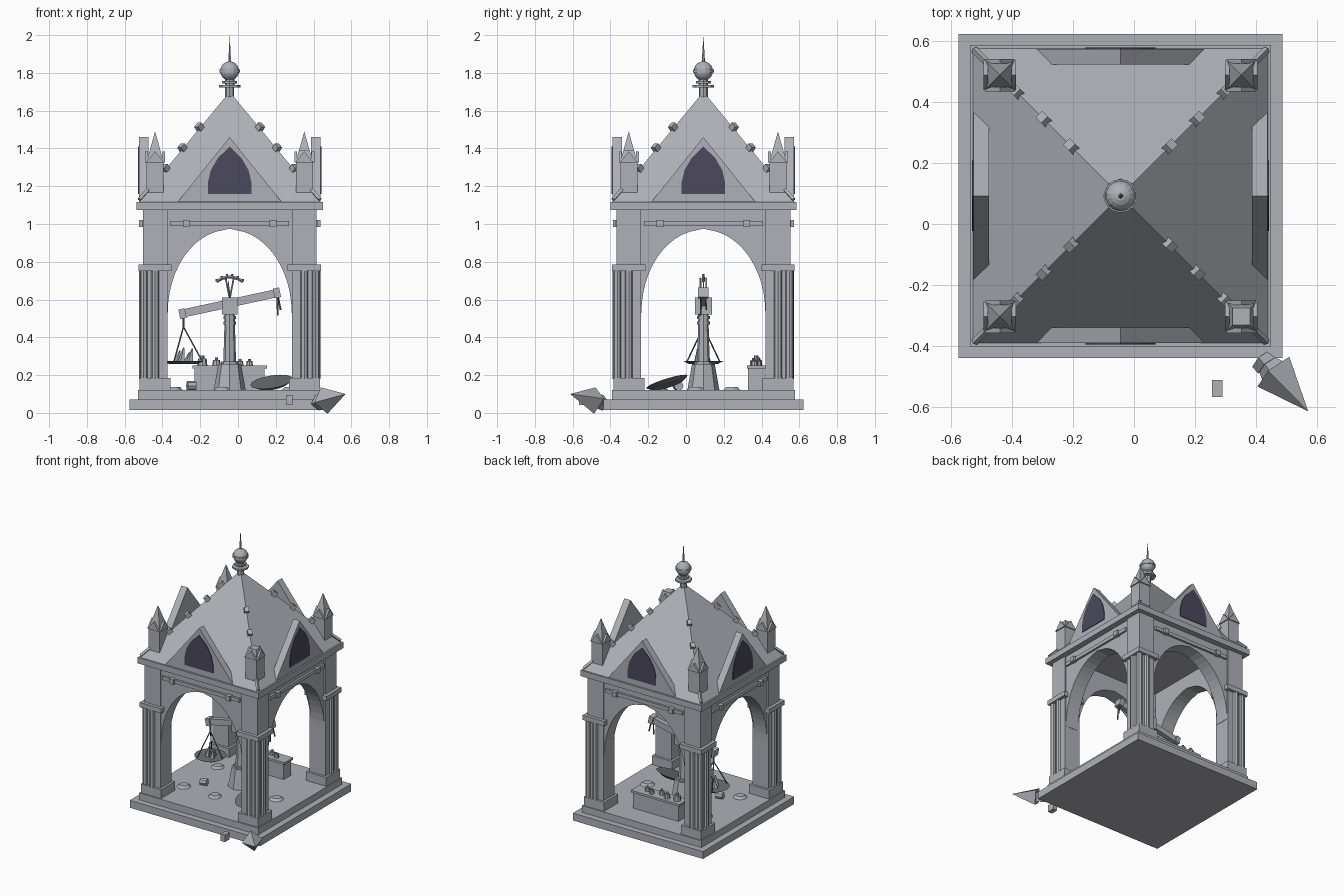
import bpy, bmesh, math, random
from mathutils import Matrix, Vector

cube = bpy.data.objects.get("Cube")
if cube:
    bpy.data.objects.remove(cube)
random.seed(4)
CENTRE = Matrix.Translation((-0.044, 0.092, 0))   # middle of the pavilion
I = Matrix.Identity(4)


def material(name, rgb):
    m = bpy.data.materials.new(name)
    m.use_nodes = True
    m.diffuse_color = (*rgb, 1)
    m.node_tree.nodes["Principled BSDF"].inputs["Base Color"].default_value = (*rgb, 1)
    return m


STONE = material("grey_stone", (0.43, 0.44, 0.48))
GLASS = material("dark_violet_window", (0.07, 0.066, 0.11))
METAL = material("dark_metal", (0.16, 0.165, 0.18))


def add(name, bm, matrix=I, mat=STONE):
    bmesh.ops.remove_doubles(bm, verts=bm.verts, dist=1e-5)
    bmesh.ops.recalc_face_normals(bm, faces=bm.faces)
    me = bpy.data.meshes.new(name)
    bm.to_mesh(me)
    bm.free()
    me.materials.append(mat)
    ob = bpy.data.objects.new(name, me)
    ob.matrix_world = CENTRE @ matrix
    bpy.context.collection.objects.link(ob)
    return ob


def box(name, centre, size, matrix=I, mat=STONE, rot=I):
    bm = bmesh.new()
    bmesh.ops.create_cube(bm, size=1, matrix=Matrix.Translation(centre) @ rot @ Matrix.Diagonal((*size, 1)))
    return add(name, bm, matrix, mat)


def tube(name, p0, p1, r0, r1=None, sides=8, twist=0, matrix=I, mat=STONE):
    """Straight cylinder, cone or pyramid from p0 to p1."""
    p0, p1 = Vector(p0), Vector(p1)
    d = p1 - p0
    m = Matrix.Translation((p0 + p1) / 2) @ d.to_track_quat('Z', 'Y').to_matrix().to_4x4()
    bm = bmesh.new()
    bmesh.ops.create_cone(bm, cap_ends=True, segments=sides, radius1=r0, radius2=r0 if r1 is None else r1,
                          depth=d.length, matrix=m @ Matrix.Rotation(twist, 4, 'Z'))
    return add(name, bm, matrix, mat)


def square(name, z0, z1, h0, h1, matrix=I):
    """Upright four-sided frustum with half widths h0 and h1."""
    k = math.sqrt(2)
    return tube(name, (0, 0, z0), (0, 0, z1), h0 * k, h1 * k, 4, math.pi / 4, matrix)


def slab(name, profile, y0, y1, matrix=I, mat=STONE):
    """Profile in x and z, extruded along y."""
    bm = bmesh.new()
    f = bm.faces.new([bm.verts.new((x, y0, z)) for x, z in profile])
    ext = bmesh.ops.extrude_face_region(bm, geom=[f])
    verts = [v for v in ext["geom"] if isinstance(v, bmesh.types.BMVert)]
    bmesh.ops.translate(bm, verts=verts, vec=(0, y1 - y0, 0))
    return add(name, bm, matrix, mat)


def mirrored(half):
    return half + [(-x, z) for x, z in reversed(half) if x > 0]


# Steps, cornice and roof
square("lower_step", 0.016, 0.07, 0.53, 0.53)
square("floor", 0.07, 0.12, 0.485, 0.485)
square("cornice", 1.074, 1.117, 0.493, 0.493)
square("roof", 1.117, 1.70, 0.482, 0)

# Finial
tube("finial_neck", (0, 0, 1.66), (0, 0, 1.73), 0.024, sides=8)
tube("finial_collar", (0, 0, 1.722), (0, 0, 1.735), 0.057, sides=8)
tube("finial_upper_collar", (0, 0, 1.745), (0, 0, 1.757), 0.04, sides=8)
tube("finial_core", (0, 0, 1.73), (0, 0, 1.77), 0.025, sides=8)
bm = bmesh.new()
bmesh.ops.create_uvsphere(bm, u_segments=14, v_segments=10, radius=0.051, matrix=Matrix.Translation((0, 0, 1.81)))
add("finial_ball", bm)
tube("finial_band", (0, 0, 1.803), (0, 0, 1.817), 0.055, sides=14)
tube("finial_spike", (0, 0, 1.85), (0, 0, 2.0), 0.009, 0, 6)

# Four sides: arched wall, moulding, gable and window
arch = [(0.328 * math.cos(math.radians(a)), 0.53 + 0.44 * math.sin(math.radians(a))) for a in range(0, 85, 7)]
wall = mirrored([(0.36, 1.08), (0.36, 0.53)] + arch + [(0, 0.975)])
window = mirrored([(0.115, 1.16), (0.115, 1.22), (0.1, 1.285), (0.062, 1.35), (0, 1.41)])
for i in range(4):
    R = Matrix.Rotation(i * math.pi / 2, 4, 'Z')
    slab("arch_wall", wall, -0.45, -0.345, R)
    box("wall_moulding", (0, -0.455, 1.003), (0.63, 0.02, 0.026), R)
    for s in (-1, 1):
        box("moulding_block", (s * 0.23, -0.462, 1.003), (0.036, 0.035, 0.036), R)
    slab("gable", [(-0.275, 1.117), (0.275, 1.117), (0, 1.46)], -0.481, -0.43, R)
    slab("gable_window", window, -0.486, -0.478, R, GLASS)

# Four corners: pier, shafts, pinnacle and roof crockets
for i in range(4):
    R = Matrix.Rotation(i * math.pi / 2, 4, 'Z')
    C = R @ Matrix.Translation((0.395, -0.395, 0))
    square("pier", 0.12, 1.08, 0.065, 0.065, C)
    square("pier_base", 0.12, 0.185, 0.082, 0.082, C)
    square("pier_capital", 0.75, 0.785, 0.088, 0.088, C)
    for x, y in ((0.064, 0), (0, -0.064), (0.06, -0.06)):
        tube("pier_shaft", (x, y, 0.18), (x, y, 0.76), 0.021, matrix=C)
    square("pinnacle_shaft", 1.15, 1.33, 0.045, 0.045, C)
    if i == 0:
        square("broken_pinnacle_stump", 1.33, 1.39, 0.045, 0.028, C)
    else:
        square("pinnacle_spire", 1.33, 1.49, 0.045, 0, C)
    for j in range(4):
        slab("pinnacle_gablet", [(-0.048, 1.325), (0.048, 1.325), (0, 1.385)], -0.053, -0.038,
             C @ Matrix.Rotation(j * math.pi / 2, 4, 'Z'))
    for d in (0.16, 0.25, 0.34):
        box("roof_crocket", (d, -d, 1.705 - 1.21 * d), (0.034, 0.03, 0.036), R,
            rot=Matrix.Rotation(-math.pi / 4, 4, 'Z') @ Matrix.Rotation(0.7, 4, 'Y'))
    tube("hip_foot", (0.425, -0.425, 1.19), (0.478, -0.478, 1.13), 0.012, sides=4, matrix=R)

# Balance: pedestal, post and head
tube("balance_pedestal", (0, 0, 0.12), (0, 0, 0.26), 0.085, 0.06)
tube("balance_post", (0, 0, 0.26), (0, 0, 0.56), 0.034, 0.025)
for z, r in ((0.265, 0.046), (0.475, 0.034), (0.505, 0.034)):
    tube("post_ring", (0, 0, z - 0.008), (0, 0, z + 0.008), r)
box("balance_head", (0, 0, 0.565), (0.084, 0.09, 0.09))

# Tilted beam with end blocks
tilt = Matrix.Rotation(-math.atan2(0.11, 0.51), 4, 'Y')
box("balance_beam", (0, 0, 0.58), (0.53, 0.035, 0.043), rot=tilt)
for s in (-1, 1):
    box("beam_end", (s * 0.25, 0, 0.58 + s * 0.055), (0.034, 0.055, 0.052), rot=tilt)

# Toothed gauge above the head
gauge = [Vector((0.07 * t, 0, 0.72 - 0.025 * t * t)) for t in (-1, -0.6, -0.2, 0.2, 0.6, 1)]
for a, b in zip(gauge, gauge[1:]):
    tube("gauge_arc", a, b, 0.008, sides=4)
for p in gauge:
    tube("gauge_tooth", p, p + Vector((0, 0, 0.015)), 0.006, sides=4)
for s in (-1, 1):
    tube("gauge_support", (0, s * 0.015, 0.6), (s * 0.022, s * 0.015, 0.715), 0.005, sides=5)
tube("gauge_pointer", (0, 0, 0.6), (-0.008, 0, 0.7), 0.006, 0.002, 5)

# Hanging pan, chains and broken pieces
px = -0.245
tube("hanging_pan", (px, 0, 0.258), (px, 0, 0.276), 0.075, 0.108, 16, mat=METAL)
tube("pan_hook", (px, 0, 0.54), (px, 0, 0.45), 0.007, sides=6, mat=METAL)
for a in (0, 2.09, 4.19):
    tube("pan_chain", (px, 0, 0.455), (px + 0.1 * math.cos(a), 0.1 * math.sin(a), 0.272), 0.004, sides=5, mat=METAL)
for x, y, h in ((-0.03, 0.02, 0.06), (-0.01, -0.02, 0.075), (0.02, 0.01, 0.05), (0.035, -0.03, 0.07)):
    tube("pan_shard", (px + x, y, 0.27), (px + x + 0.012, y, 0.27 + h), 0.02, 0.004, 5)
for s in (-1, 1):
    tube("snapped_chain", (0.252, s * 0.01, 0.63), (0.262 + s * 0.008, s * 0.015, 0.53 + s * 0.015), 0.005, sides=5, mat=METAL)

# Fallen pan leaning on the floor
lean = Matrix.Translation((0.224, -0.19, 0.155)) @ Matrix.Rotation(0.3, 4, 'X') @ Matrix.Rotation(-0.15, 4, 'Y')
tube("fallen_pan", (0, 0, -0.01), (0, 0, 0.01), 0.08, 0.115, 16, matrix=lean, mat=METAL)

# Table with weights at the back
box("table_body", (0.0, 0.28, 0.175), (0.37, 0.085, 0.12))
box("table_top", (0.0, 0.28, 0.243), (0.395, 0.1, 0.016))
for x, y, r in ((-0.145, 0, 0.027), (-0.07, 0.01, 0.022), (-0.01, -0.015, 0.02), (0.055, 0.01, 0.018), (0.105, -0.01, 0.018)):
    tube("table_weight", (x, 0.28 + y, 0.25), (x, 0.28 + y, 0.25 + 1.4 * r), r, r * 0.85)
    tube("weight_knob", (x, 0.28 + y, 0.25 + 1.4 * r), (x, 0.28 + y, 0.25 + 2 * r), r * 0.4)

# Loose stones on the floor
for x, y in ((-0.3, -0.23), (-0.29, 0.15), (0.32, -0.04), (-0.04, -0.24)):
    tube("flat_stone", (x, y, 0.118), (x, y, 0.136), random.uniform(0.045, 0.06), 0.03, 10)
tube("round_stone", (-0.225, -0.14, 0.143), (-0.18, -0.13, 0.143), 0.025)

# Fallen spire and rubble outside the steps
base, tip = Vector((0.5, -0.575, 0.065)), Vector((0.614, -0.705, 0.1))
axis = (tip - base).normalized()
tube("fallen_spire", base, tip, 0.072, 0, 4, 0.15)
tube("fallen_spire_neck", base - axis * 0.035, base, 0.034, 0.048, 4, 0.15)
tube("fallen_spire_foot", base - axis * 0.06, base - axis * 0.03, 0.042, sides=4, twist=0.15)
box("rubble_block", (0.316, -0.63, 0.068), (0.035, 0.055, 0.052))
